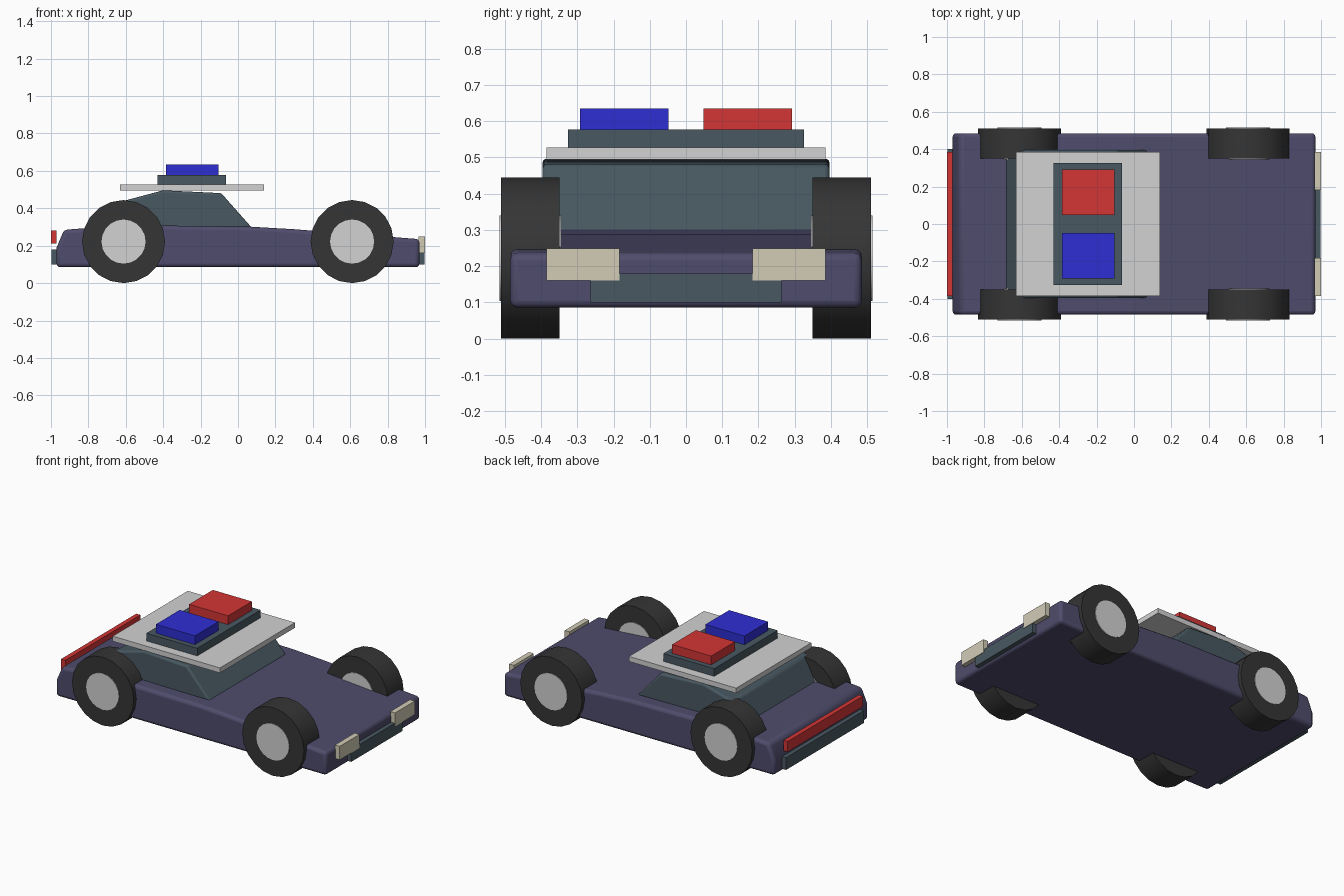
import bpy, bmesh, math
from mathutils import Matrix

if "Cube" in bpy.data.objects:
    bpy.data.objects.remove(bpy.data.objects["Cube"])


def material(name, srgb):
    linear = [(c / 255 / 12.92 if c < 11 else ((c / 255 + 0.055) / 1.055) ** 2.4) for c in srgb]
    mat = bpy.data.materials.new(name)
    mat.use_nodes = True
    mat.diffuse_color = (*linear, 1)
    mat.node_tree.nodes["Principled BSDF"].inputs["Base Color"].default_value = (*linear, 1)
    return mat


paint = material("purple paint", (79, 76, 108))
slate = material("dark slate", (72, 88, 97))
rubber = material("black rubber", (53, 53, 53))
silver = material("light grey", (210, 210, 210))
cream = material("cream lamp", (210, 204, 182))
red = material("red lamp", (212, 54, 54))
blue = material("blue lamp", (46, 46, 212))


def finish(name, bm, mat, bevel=0, smooth=False):
    bmesh.ops.recalc_face_normals(bm, faces=bm.faces)
    mesh = bpy.data.meshes.new(name)
    bm.to_mesh(mesh)
    bm.free()
    mesh.materials.append(mat)
    obj = bpy.data.objects.new(name, mesh)
    bpy.context.collection.objects.link(obj)
    if bevel:
        mod = obj.modifiers.new("Rounded edges", "BEVEL")
        mod.width = bevel
        mod.segments = 3
        mod.limit_method = "ANGLE"
        mod.angle_limit = math.radians(25)
    if smooth:
        bpy.ops.object.select_all(action="DESELECT")
        obj.select_set(True)
        bpy.context.view_layer.objects.active = obj
        bpy.ops.object.shade_smooth_by_angle(angle=math.radians(35))
    return obj


def box(name, mat, x, y, z):
    bm = bmesh.new()
    bmesh.ops.create_cube(bm, size=1)
    for v in bm.verts:
        v.co = [lo + (hi - lo) * (c + 0.5) for c, (lo, hi) in zip(v.co, (x, y, z))]
    return finish(name, bm, mat)


def extruded(name, mat, profile, half_width, bevel):
    bm = bmesh.new()
    face = bm.faces.new([bm.verts.new((x, -half_width, z)) for x, z in profile])
    new = bmesh.ops.extrude_face_region(bm, geom=[face])["geom"]
    verts = [g for g in new if isinstance(g, bmesh.types.BMVert)]
    bmesh.ops.translate(bm, verts=verts, vec=(0, 2 * half_width, 0))
    return finish(name, bm, mat, bevel, smooth=True)


def cylinder(name, mat, radius, x, y, z, depth, sides=20):
    bm = bmesh.new()
    bmesh.ops.create_cone(bm, cap_ends=True, segments=sides, radius1=radius, radius2=radius,
                          depth=depth, matrix=Matrix.Translation((x, y, z)) @ Matrix.Rotation(math.pi / 2, 4, "X"))
    return finish(name, bm, mat, smooth=True)


# Body shell and cabin
extruded("body", paint, [(-0.97, 0.085), (-0.97, 0.19), (-0.93, 0.285), (-0.6, 0.31), (0.06, 0.302),
                         (0.3, 0.288), (0.97, 0.235), (0.97, 0.085)], 0.485, 0.02)
extruded("cabin", slate, [(-0.69, 0.29), (-0.61, 0.44), (-0.4, 0.496), (-0.09, 0.481), (0.075, 0.295)],
         0.396, 0.012)

# Roof panel and light bar
box("roof_panel", silver, (-0.63, 0.14), (-0.385, 0.385), (0.494, 0.527))
box("light_bar_base", slate, (-0.43, -0.065), (-0.325, 0.325), (0.527, 0.577))
box("left_beacon", red, (-0.385, -0.105), (0.048, 0.292), (0.577, 0.634))
box("right_beacon", blue, (-0.385, -0.105), (-0.292, -0.048), (0.577, 0.634))

# Nose and tail details
box("grille", slate, (0.95, 0.997), (-0.263, 0.263), (0.1, 0.18))
box("rear_bumper", slate, (-0.998, -0.95), (-0.4, 0.4), (0.1, 0.18))
box("tail_light", red, (-1.0, -0.97), (-0.385, 0.385), (0.212, 0.28))

# Wheels and headlights on both sides
for side, sign in (("left", 1), ("right", -1)):
    box(side + "_headlight", cream, (0.965, 1.0), sorted((sign * 0.183, sign * 0.385)), (0.16, 0.248))
    for end, x in (("front", 0.61), ("rear", -0.612)):
        cylinder(f"{end}_{side}_tyre", rubber, 0.222, x, sign * 0.43, 0.222, 0.162)
        cylinder(f"{end}_{side}_hub", silver, 0.118, x, sign * 0.43, 0.222, 0.17)
